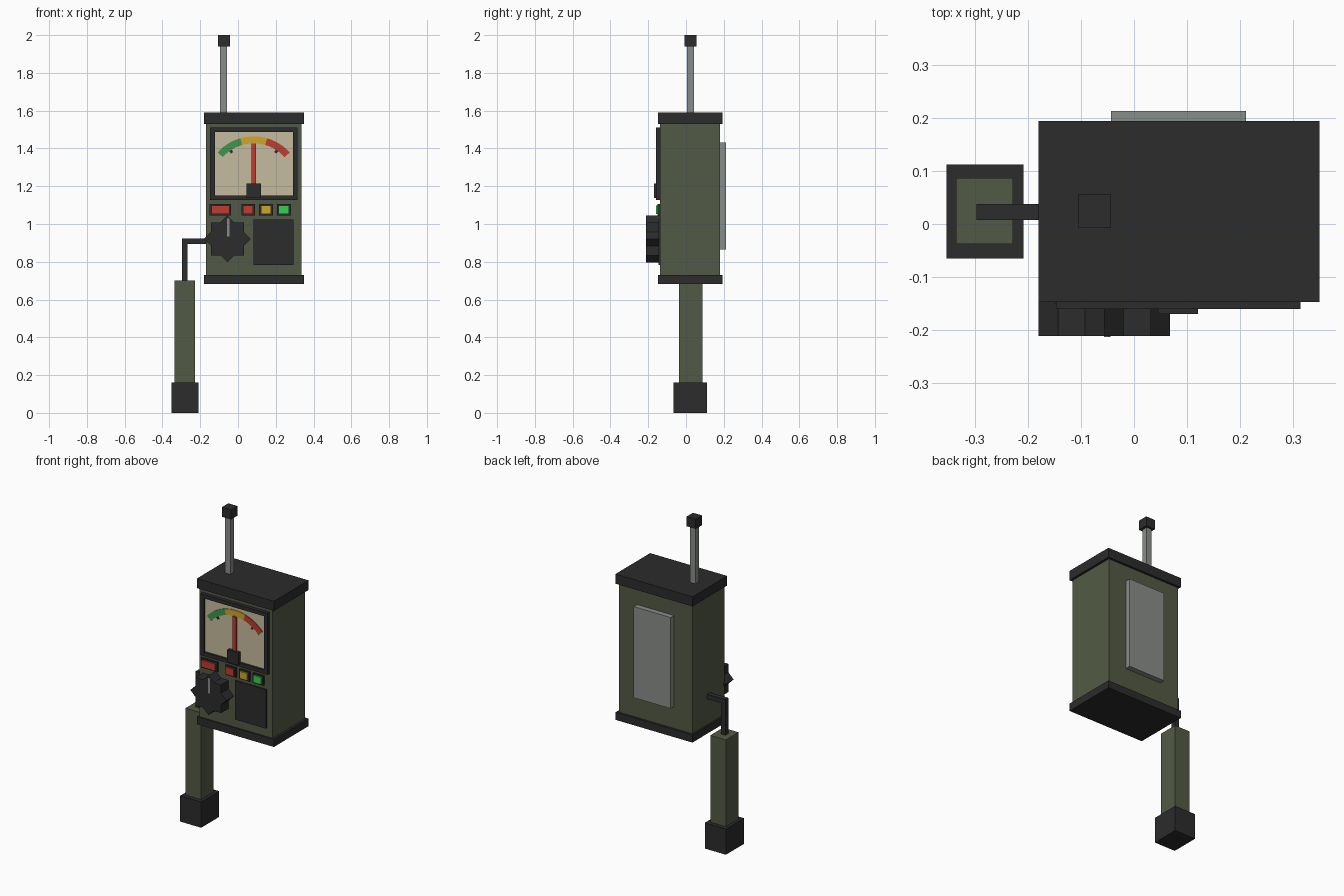
import bpy, bmesh
from math import sin, cos, radians, pi

old = bpy.data.objects.get("Cube")
if old:
    bpy.data.objects.remove(old)


def material(name, r, g, b):
    m = bpy.data.materials.new(name)
    m.use_nodes = True
    m.diffuse_color = (r, g, b, 1)
    m.node_tree.nodes["Principled BSDF"].inputs["Base Color"].default_value = (r, g, b, 1)
    return m


DARK = material("dark rubber", .025, .025, .025)
OLIVE = material("olive paint", .085, .102, .058)
METAL = material("grey metal", .25, .27, .25)
CREAM = material("cream dial", .56, .50, .34)
RED = material("red", .52, .045, .03)
YELLOW = material("amber", .62, .38, .025)
GREEN = material("dial green", .05, .30, .07)
LAMP = material("lamp green", .04, .62, .09)


def make(name, bm, mat):
    bmesh.ops.recalc_face_normals(bm, faces=bm.faces)
    mesh = bpy.data.meshes.new(name)
    bm.to_mesh(mesh)
    bm.free()
    mesh.materials.append(mat)
    ob = bpy.data.objects.new(name, mesh)
    bpy.context.collection.objects.link(ob)
    return ob


def box(name, mat, x, y, z):
    """Box from (low, high) ranges."""
    bm = bmesh.new()
    bmesh.ops.create_cube(bm, size=1)
    for v in bm.verts:
        for i, (lo, hi) in enumerate((x, y, z)):
            v.co[i] = lo if v.co[i] < 0 else hi
    return make(name, bm, mat)


def prism(name, mat, outline, front, back):
    """Extrude an (x, z) outline along y."""
    bm = bmesh.new()
    face = bm.faces.new([bm.verts.new((x, front, z)) for x, z in outline])
    ext = bmesh.ops.extrude_face_region(bm, geom=[face])["geom"]
    for v in ext:
        if isinstance(v, bmesh.types.BMVert):
            v.co.y = back
    return make(name, bm, mat)


FRONT, BACK = -.138, .18

# Case and end caps
box("case", OLIVE, (-.17, .335), (FRONT, BACK), (.7, 1.56))
for name, z in (("bottom_cap", (.683, .73)), ("top_cap", (1.53, 1.59))):
    box(name, DARK, (-.18, .35), (-.147, .194), z)
box("back_plate", METAL, (-.043, .211), (BACK - .01, .213), (.865, 1.432))

# Antenna
box("antenna_rod", METAL, (-.094, -.057), (.006, .043), (1.58, 1.95))
box("antenna_tip", DARK, (-.106, -.043), (-.007, .056), (1.94, 2.0))

# Probe with its cable
box("probe_handle", OLIVE, (-.335, -.228), (-.038, .087), (.15, .7))
box("probe_foot", DARK, (-.353, -.208), (-.065, .112), (0, .16))
box("cable_drop", DARK, (-.297, -.268), (.008, .038), (.69, .922))
box("cable_arm", DARK, (-.297, -.16), (.008, .038), (.893, .922))

# Meter frame as four bars around the recessed dial
L, R, B, T, W = -.147, .314, 1.127, 1.51, .024
for side, x in (("left", (L, L + W)), ("right", (R - W, R))):
    box("meter_frame_" + side, DARK, x, (-.16, FRONT + .01), (B, T))
for side, z in (("bottom", (B, B + W)), ("top", (T - W, T))):
    box("meter_frame_" + side, DARK, (L + W, R - W), (-.16, FRONT + .01), z)
box("dial", CREAM, (L + W, R - W), (-.147, FRONT + .01), (B + W, T - W))

# Coloured scale on the dial
CX, CZ = .083, 1.207


def arc(a0, a1, r0, r1, steps=6):
    angles = [radians(a0 + (a1 - a0) * i / steps) for i in range(steps + 1)]
    return ([(CX + r1 * sin(a), CZ + r1 * cos(a)) for a in angles]
            + [(CX + r0 * sin(a), CZ + r0 * cos(a)) for a in reversed(angles)])


for name, mat, a0 in (("green", GREEN, -48), ("amber", YELLOW, -16), ("red", RED, 16)):
    prism("scale_" + name, mat, arc(a0, a0 + 32, .22, .257), -.151, -.145)
for name, a in (("left", -34), ("right", 34)):
    prism("scale_tick_" + name, DARK, arc(a - 2, a + 2, .205, .22, 1), -.15, -.145)

# Needle and hub
box("needle", RED, (CX - .012, CX + .012), (-.157, -.145), (1.2, 1.425))
box("needle_hub", DARK, (CX - .038, CX + .038), (-.17, -.14), (1.138, 1.215))

# Indicator lamps in dark bezels
for name, mat, x0, x1 in (("wide_red", RED, -.15, -.037), ("red", RED, .018, .089),
                          ("amber", YELLOW, .112, .184), ("green", LAMP, .206, .28)):
    box(name + "_bezel", DARK, (x0, x1), (-.15, FRONT + .01), (1.046, 1.106))
    box(name + "_lamp", mat, (x0 + .009, x1 - .009), (-.16, FRONT), (1.054, 1.098))

# Star-shaped selector knob with pointer
KX, KZ = -.056, .921
star = [(KX + r * sin(i * pi / 8), KZ + r * cos(i * pi / 8))
        for i in range(16) for r in [.095 if i % 2 else .124]]
prism("selector_knob", DARK, star, -.211, FRONT + .01)
box("knob_pointer", METAL, (KX - .001, KX + .012), (-.213, -.205), (.935, 1.03))

# Speaker panel
box("speaker_panel", DARK, (.082, .295), (-.146, FRONT + .01), (.782, 1.024))
